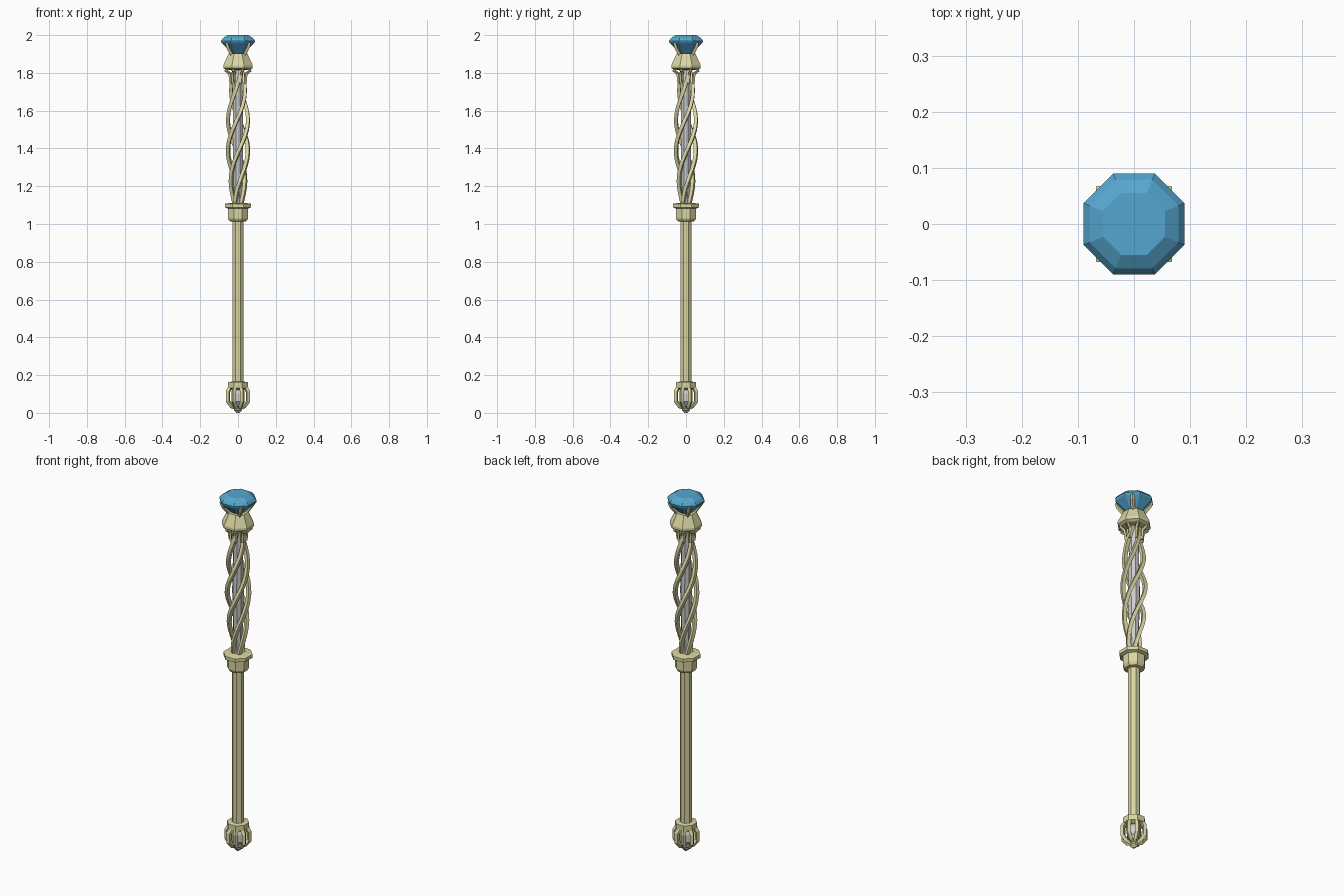
import bpy, bmesh
from math import sin, cos, pi

if "Cube" in bpy.data.objects:
    bpy.data.objects.remove(bpy.data.objects["Cube"])

SIDES = 8


def material(name, rgb):
    m = bpy.data.materials.new(name)
    m.diffuse_color = (*rgb, 1)
    m.use_nodes = True
    m.node_tree.nodes["Principled BSDF"].inputs["Base Color"].default_value = m.diffuse_color
    return m


gold = material("pale_gold", (0.70, 0.67, 0.36))
blue = material("blue_gem", (0.09, 0.38, 0.62))


def lathe(name, profile, mat=None, sides=SIDES):
    """Faceted solid of revolution; profile is (apothem, z) from bottom to top."""
    bm = bmesh.new()
    k = 1 / cos(pi / sides)
    rings = [[bm.verts.new((r * k * cos((i + 0.5) * 2 * pi / sides),
                            r * k * sin((i + 0.5) * 2 * pi / sides), z))
              for i in range(sides)] for r, z in profile]
    for a, b in zip(rings, rings[1:]):
        for i in range(sides):
            j = (i + 1) % sides
            bm.faces.new((a[i], a[j], b[j], b[i]))
    bm.faces.new(rings[0][::-1])
    bm.faces.new(rings[-1])
    me = bpy.data.meshes.new(name)
    bm.to_mesh(me)
    bm.free()
    ob = bpy.data.objects.new(name, me)
    bpy.context.collection.objects.link(ob)
    if mat:
        me.materials.append(mat)
    return ob


def rods(name, path, count, thick, mat, phase=0.0):
    """Square rods repeated round the axis; path is (radius, z, twist, thickness factor)."""
    cu = bpy.data.curves.new(name, 'CURVE')
    cu.dimensions = '3D'
    cu.bevel_depth = thick
    cu.bevel_resolution = 0
    cu.use_fill_caps = True
    for n in range(count):
        sp = cu.splines.new('POLY')
        sp.points.add(len(path) - 1)
        for p, (r, z, tw, f) in zip(sp.points, path):
            a = phase + n * 2 * pi / count + tw
            p.co = (r * cos(a), r * sin(a), z, 1)
            p.radius = f
        sp.use_smooth = False
    cu.materials.append(mat)
    ob = bpy.data.objects.new(name, cu)
    bpy.context.collection.objects.link(ob)
    return ob


# Pommel: tip, grey core and cage of bent bars
lathe("pommel_tip", [(0.006, 0), (0.02, 0.014), (0.02, 0.026), (0.012, 0.04)], gold)
lathe("pommel_core", [(0.012, 0.03), (0.034, 0.06), (0.034, 0.10), (0.02, 0.135)])
rods("pommel_cage", [(0.012, 0.026, 0, .8), (0.036, 0.036, 0, 1), (0.058, 0.062, 0, 1),
                     (0.058, 0.112, 0, 1), (0.042, 0.138, 0, 1)], 8, 0.0125, gold, pi / 8)
lathe("pommel_collar", [(0.035, 0.122), (0.053, 0.132), (0.053, 0.163), (0.029, 0.166)], gold)

# Handle
lathe("handle_shaft", [(0.029, 0.14), (0.029, 1.03)], gold)
lathe("handle_collar", [(0.03, 1.012), (0.045, 1.015), (0.053, 1.03), (0.053, 1.082),
                        (0.07, 1.088), (0.07, 1.107), (0.035, 1.112)], gold)

# Twisted section: grey core wrapped by bulging strands
lathe("twist_core", [(0.02, 1.10), (0.025, 1.3), (0.028, 1.46), (0.025, 1.62), (0.022, 1.84)])
N = 24
strand = [(0.022 + 0.033 * sin(pi * i / N), 1.10 + 0.74 * i / N, 2 * pi * i / N, 1)
          for i in range(N + 1)]
rods("twisted_strands", strand, 4, 0.013, gold, pi / 4)

# Head: flared cup with hanging fingers below and prongs above
lathe("head_cup", [(0.03, 1.815), (0.066, 1.818), (0.078, 1.826), (0.078, 1.84),
                   (0.05, 1.902), (0.035, 1.902)], gold)
rods("hanging_fingers", [(0.066, 1.832, 0, 1), (0.068, 1.812, 0, 1),
                         (0.046, 1.795, 0, 1), (0.043, 1.742, 0, .7)], 8, 0.009, gold, pi / 8)
rods("gem_prongs", [(0.044, 1.893, 0, 1), (0.06, 1.915, 0, 1), (0.078, 1.938, 0, 1),
                    (0.088, 1.962, 0, .7)], 4, 0.011, gold, pi / 4)

# Cut gem
lathe("gem", [(0.004, 1.87), (0.045, 1.915), (0.088, 1.96), (0.09, 1.97),
              (0.079, 1.985), (0.055, 2.0)], blue)
